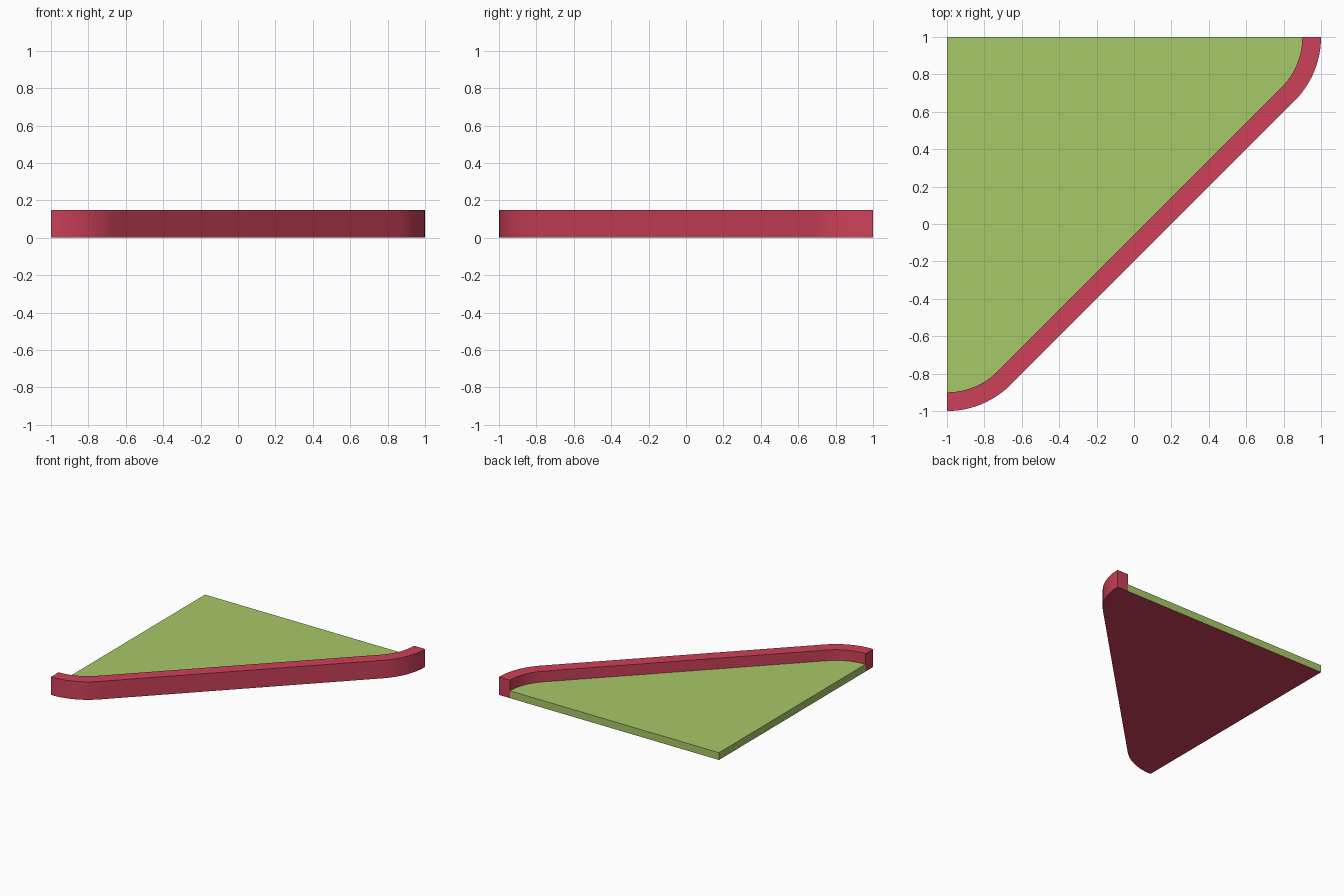
import bpy
import bmesh
from math import sin, cos, radians

cube = bpy.data.objects.get("Cube")
if cube:
    bpy.data.objects.remove(cube, do_unlink=True)

RADIUS = 0.483      # outer bend radius
WIDTH = 0.1         # rim width
RIM_TOP = 0.148
FLOOR_TOP = 0.06
STEPS = 12


def material(name, colour):
    mat = bpy.data.materials.new(name)
    mat.use_nodes = True
    mat.diffuse_color = colour
    mat.node_tree.nodes["Principled BSDF"].inputs["Base Color"].default_value = colour
    return mat


red = material("raspberry red", (0.61, 0.053, 0.1, 1))
green = material("leaf green", (0.393, 0.578, 0.138, 1))


def edge_path(radius):
    """Bend, straight diagonal, mirrored bend."""
    first = []
    for i in range(STEPS + 1):
        a = radians(45) * i / STEPS
        first.append((-1 + radius * sin(a), -1 + RADIUS - radius * cos(a)))
    return first + [(-y, -x) for x, y in reversed(first)]


def prism(name, outline, height, mats):
    """Extrude an outline; the last material covers the underside."""
    bm = bmesh.new()
    low = [bm.verts.new((x, y, 0)) for x, y in outline]
    high = [bm.verts.new((x, y, height)) for x, y in outline]
    bm.faces.new(high)
    bm.faces.new(low[::-1]).material_index = len(mats) - 1
    n = len(outline)
    for i in range(n):
        j = (i + 1) % n
        bm.faces.new((low[i], low[j], high[j], high[i]))
    bmesh.ops.recalc_face_normals(bm, faces=bm.faces)
    mesh = bpy.data.meshes.new(name)
    bm.to_mesh(mesh)
    bm.free()
    for mat in mats:
        mesh.materials.append(mat)
    obj = bpy.data.objects.new(name, mesh)
    bpy.context.collection.objects.link(obj)
    bpy.ops.object.select_all(action='DESELECT')
    obj.select_set(True)
    bpy.context.view_layer.objects.active = obj
    bpy.ops.object.shade_smooth_by_angle(angle=radians(30))
    return obj


outer = edge_path(RADIUS)
inner = edge_path(RADIUS - WIDTH)

# Raised rim along the curved diagonal
prism("rim", outer + inner[::-1], RIM_TOP, [red])

# Green floor slab with a red underside
prism("floor", inner + [(-1, 1)], FLOOR_TOP, [green, red])
